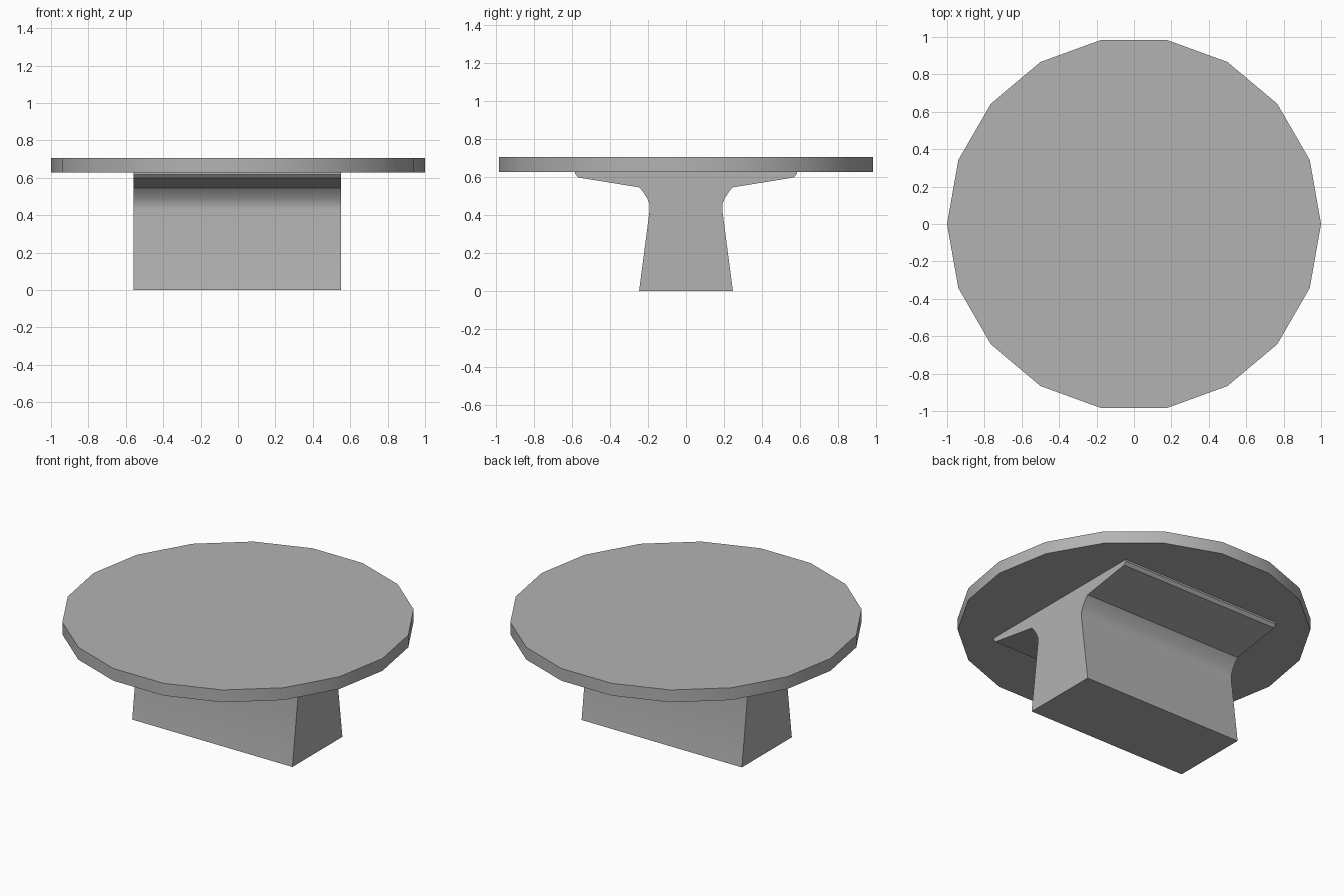
import bpy, bmesh, math
from mathutils import Vector

if "Cube" in bpy.data.objects:
    bpy.data.objects.remove(bpy.data.objects["Cube"])

# Mid grey finish shared by both parts
grey = bpy.data.materials.new("mid_grey")
grey.diffuse_color = (0.45, 0.45, 0.45, 1)
grey.use_nodes = True
grey.node_tree.nodes["Principled BSDF"].inputs["Base Color"].default_value = grey.diffuse_color


def prism(name, points, direction):
    """Extrude a flat outline along a direction into a closed solid."""
    bm = bmesh.new()
    face = bm.faces.new([bm.verts.new(p) for p in points])
    result = bmesh.ops.extrude_face_region(bm, geom=[face], use_keep_orig=True)
    moved = [g for g in result["geom"] if isinstance(g, bmesh.types.BMVert)]
    bmesh.ops.translate(bm, verts=moved, vec=Vector(direction))
    bmesh.ops.recalc_face_normals(bm, faces=bm.faces[:])
    mesh = bpy.data.meshes.new(name)
    bm.to_mesh(mesh)
    bm.free()
    mesh.materials.append(grey)
    obj = bpy.data.objects.new(name, mesh)
    bpy.context.collection.objects.link(obj)
    bpy.ops.object.select_all(action='DESELECT')
    obj.select_set(True)
    bpy.context.view_layer.objects.active = obj
    bpy.ops.object.shade_smooth_by_angle(angle=math.radians(30))
    return obj


# Round table top, 18 sides
top_bottom, top_height = 0.628, 0.705
SIDES = 18
rim = [(math.cos(2 * math.pi * i / SIDES), math.sin(2 * math.pi * i / SIDES), top_bottom)
       for i in range(SIDES)]
prism("table_top", rim, (0, 0, top_height - top_bottom))

# Flared pedestal: half profile (y, z) mirrored, then extruded along x
half = [(0.247, 0.0), (0.191, 0.43), (0.193, 0.46), (0.204, 0.487),
        (0.226, 0.523), (0.247, 0.546), (0.568, 0.598),
        (0.584, 0.617), (0.584, top_bottom)]
outline = half + [(-y, z) for y, z in reversed(half)]
x_left, x_right = -0.56, 0.55
prism("pedestal", [(x_left, y, z) for y, z in outline], (x_right - x_left, 0, 0))
